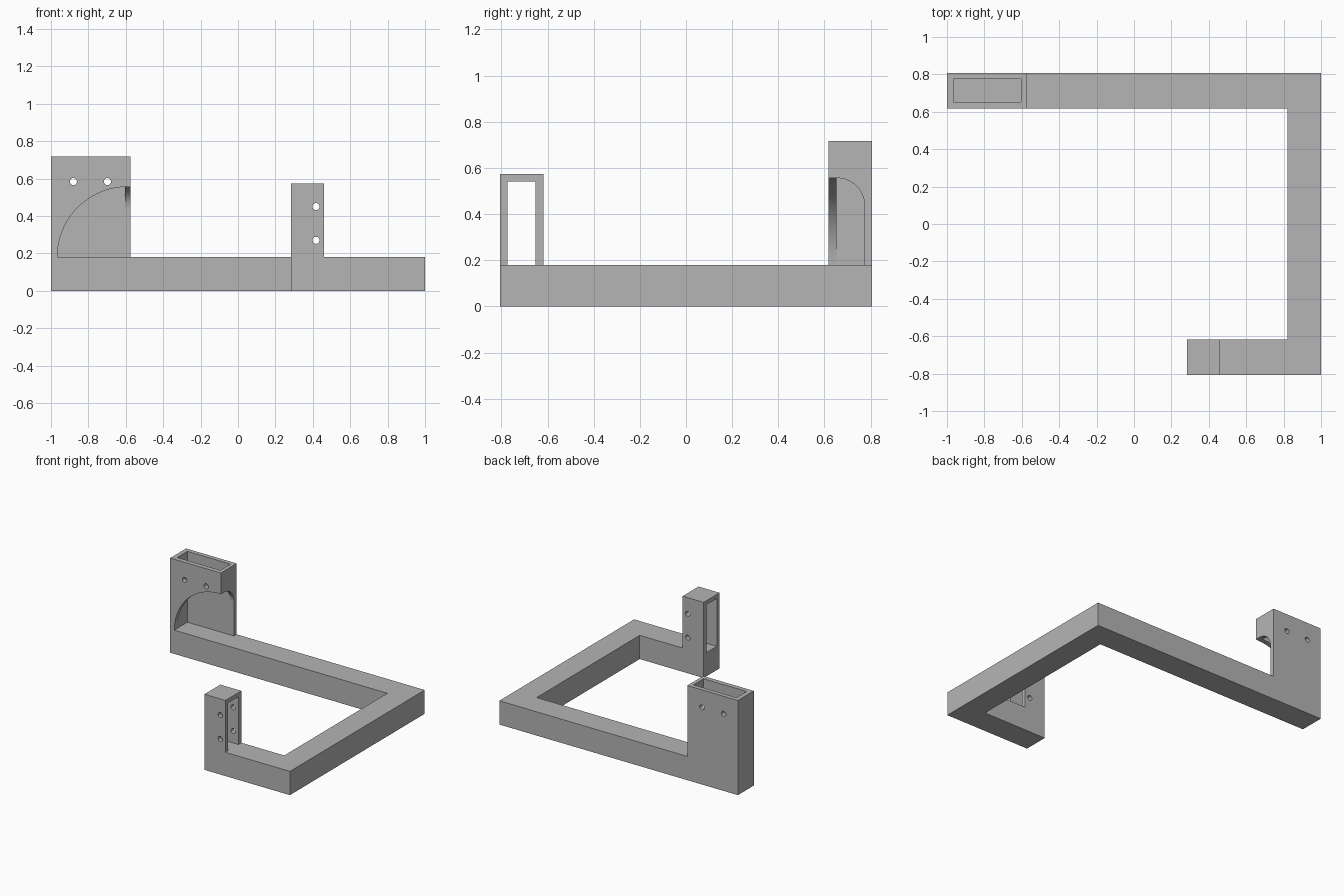
import bpy
import bmesh
from math import cos, sin, pi, radians

if "Cube" in bpy.data.objects:
    bpy.data.objects.remove(bpy.data.objects["Cube"], do_unlink=True)

# Main dimensions
BAR_TOP = 0.18
OUT, INN = 0.807, 0.617          # outer and inner y of both arms
TOWER_X, TOWER_TOP = -0.576, 0.717
POST_X0, POST_X1, POST_TOP = 0.284, 0.46, 0.573
POCKET_Y0, POCKET_Y1 = 0.652, 0.774
ARCH_TOP = 0.556

gray = bpy.data.materials.new("plain gray")
gray.use_nodes = True
gray.diffuse_color = (0.46, 0.46, 0.46, 1)
gray.node_tree.nodes["Principled BSDF"].inputs["Base Color"].default_value = (0.46, 0.46, 0.46, 1)


def prism(name, profile, axis, lo, hi):
    """Extrude a 2D profile along an axis from lo to hi."""
    place = {"x": lambda u, v: (lo, u, v),
             "y": lambda u, v: (u, lo, v),
             "z": lambda u, v: (u, v, lo)}[axis]
    bm = bmesh.new()
    face = bm.faces.new([bm.verts.new(place(u, v)) for u, v in profile])
    moved = bmesh.ops.extrude_face_region(bm, geom=[face])["geom"]
    offset = [hi - lo if a == axis else 0 for a in "xyz"]
    bmesh.ops.translate(bm, vec=offset,
                        verts=[g for g in moved if isinstance(g, bmesh.types.BMVert)])
    bmesh.ops.recalc_face_normals(bm, faces=bm.faces)
    mesh = bpy.data.meshes.new(name)
    bm.to_mesh(mesh)
    bm.free()
    mesh.materials.append(gray)
    obj = bpy.data.objects.new(name, mesh)
    bpy.context.collection.objects.link(obj)
    return obj


def rect(u0, v0, u1, v1):
    return [(u0, v0), (u1, v0), (u1, v1), (u0, v1)]


def arc(cu, cv, r, start, end, steps=24):
    return [(cu + r * cos(start + (end - start) * i / steps),
             cv + r * sin(start + (end - start) * i / steps)) for i in range(steps + 1)]


def combine(target, tool, operation):
    """Apply a boolean and discard the tool object."""
    mod = target.modifiers.new("boolean", "BOOLEAN")
    mod.operation, mod.solver, mod.object = operation, "EXACT", tool
    bpy.context.view_layer.objects.active = target
    bpy.ops.object.modifier_apply(modifier=mod.name)
    bpy.data.objects.remove(tool, do_unlink=True)


# Three-sided bar frame
frame = prism("bracket_frame", [
    (-1, OUT), (-1, INN), (0.82, INN), (0.82, -INN),
    (POST_X0, -INN), (POST_X0, -OUT), (1, -OUT), (1, OUT)], "z", 0, BAR_TOP)

# Back tower and front post, rising flush out of the frame
combine(frame, prism("tower", rect(-1, INN, TOWER_X, OUT), "z", 0, TOWER_TOP), "UNION")
combine(frame, prism("post", rect(POST_X0, -OUT, POST_X1, -INN), "z", 0, POST_TOP), "UNION")

bm = bmesh.new()
bm.from_mesh(frame.data)
bmesh.ops.dissolve_limit(bm, angle_limit=0.01, verts=bm.verts, edges=bm.edges)
bm.to_mesh(frame.data)
bm.free()

# Open-topped pocket in the tower
cutters = [prism("pocket", rect(-0.966, POCKET_Y0, -0.605, POCKET_Y1), "z", BAR_TOP, 0.9)]

# Quarter-round opening through the tower's front wall
radius = ARCH_TOP - BAR_TOP
profile = [(-0.5, BAR_TOP), (-0.5, ARCH_TOP)] + arc(-0.966 + radius, BAR_TOP, radius, pi / 2, pi)
cutters.append(prism("front_arch", profile, "y", 0.5, 0.66))

# Round-cornered opening through the tower's side wall
corner = 0.12
profile = [(0.5, BAR_TOP)] + [(POCKET_Y1, BAR_TOP)]
profile += arc(POCKET_Y1 - corner, ARCH_TOP - corner, corner, 0, pi / 2) + [(0.5, ARCH_TOP)]
cutters.append(prism("side_arch", profile, "x", -0.61, -0.5))

# Slot through the post
cutters.append(prism("slot", rect(-POCKET_Y1, BAR_TOP, -POCKET_Y0, 0.542), "x", 0.2, 0.5))

# Screw holes through tower and post
for x, z, y0, y1 in ((-0.88, 0.584, 0.5, 0.9), (-0.698, 0.584, 0.5, 0.9),
                     (0.417, 0.45, -0.9, -0.5), (0.417, 0.27, -0.9, -0.5)):
    cutters.append(prism("hole", arc(x, z, 0.019, 0, 2 * pi)[:-1], "y", y0, y1))

for cutter in cutters:
    combine(frame, cutter, "DIFFERENCE")

# Smooth the curved cuts, keep the edges crisp
bpy.ops.object.select_all(action="DESELECT")
frame.select_set(True)
bpy.context.view_layer.objects.active = frame
bpy.ops.object.shade_smooth_by_angle(angle=radians(30))
